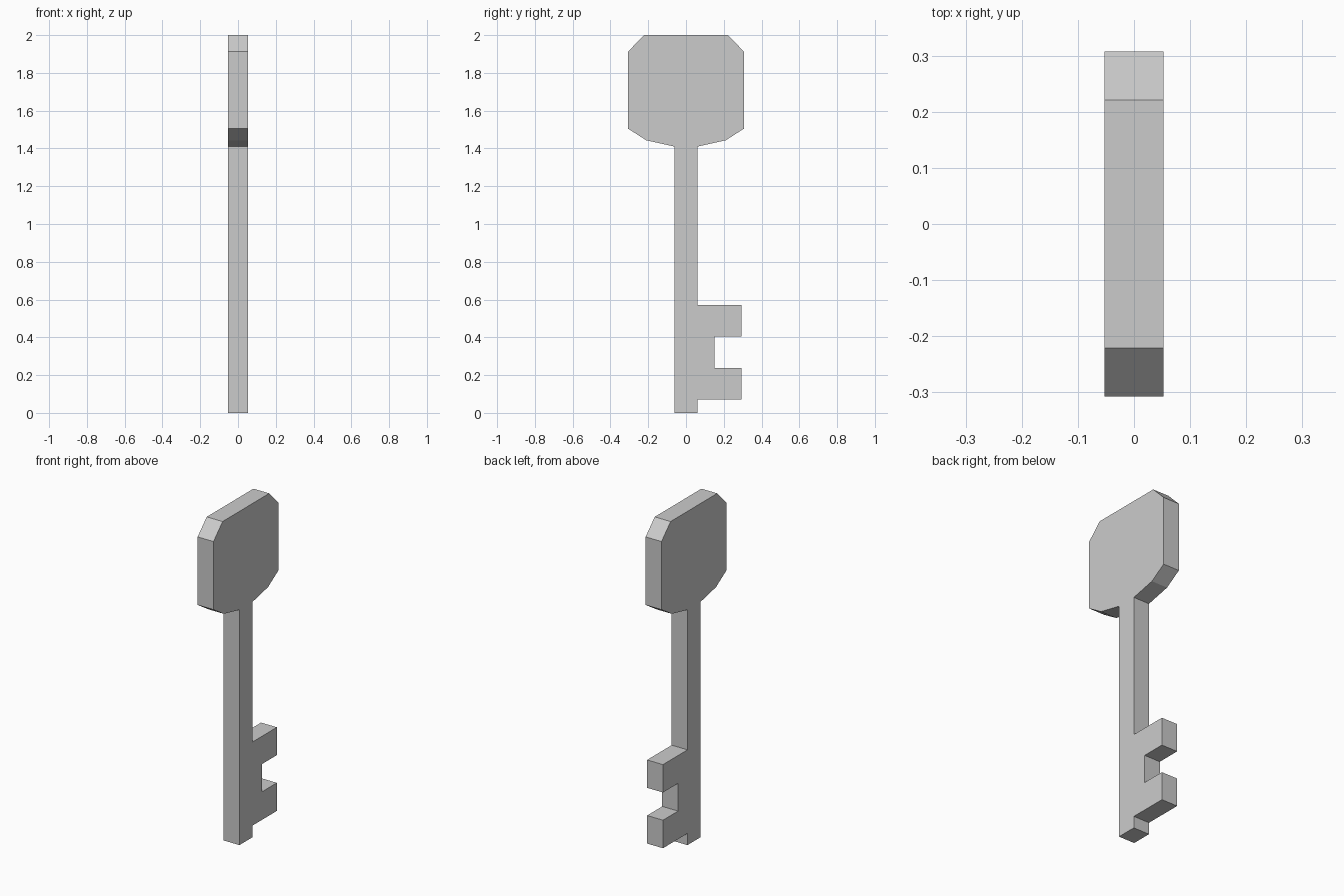
import bpy
import bmesh

if "Cube" in bpy.data.objects:
    bpy.data.objects.remove(bpy.data.objects["Cube"])

HALF_THICKNESS = 0.0525


def extruded_profile(name, points):
    """Flat plate: a (y, z) outline extruded along x, centred on x = 0."""
    bm = bmesh.new()
    face = bm.faces.new([bm.verts.new((-HALF_THICKNESS, y, z)) for y, z in points])
    result = bmesh.ops.extrude_face_region(bm, geom=[face])
    verts = [v for v in result["geom"] if isinstance(v, bmesh.types.BMVert)]
    bmesh.ops.translate(bm, verts=verts, vec=(2 * HALF_THICKNESS, 0, 0))
    bmesh.ops.recalc_face_normals(bm, faces=bm.faces)
    mesh = bpy.data.meshes.new(name)
    bm.to_mesh(mesh)
    bm.free()
    obj = bpy.data.objects.new(name, mesh)
    bpy.context.collection.objects.link(obj)
    return obj


# Toothed bit, from the shaft foot upward
bit = [(0.061, 0), (0.061, 0.07), (0.293, 0.07), (0.293, 0.238), (0.15, 0.238),
       (0.15, 0.404), (0.293, 0.404), (0.293, 0.571), (0.061, 0.571)]

# Half of the bow (handle), mirrored for the other side
bow = [(0.061, 1.41), (0.21, 1.443), (0.307, 1.505), (0.307, 1.913), (0.221, 2.0)]
bow_mirrored = [(-y, z) for y, z in reversed(bow)]

# Plain side of the shaft closes the outline
extruded_profile("key", bit + bow + bow_mirrored + [(-0.061, 0)])
